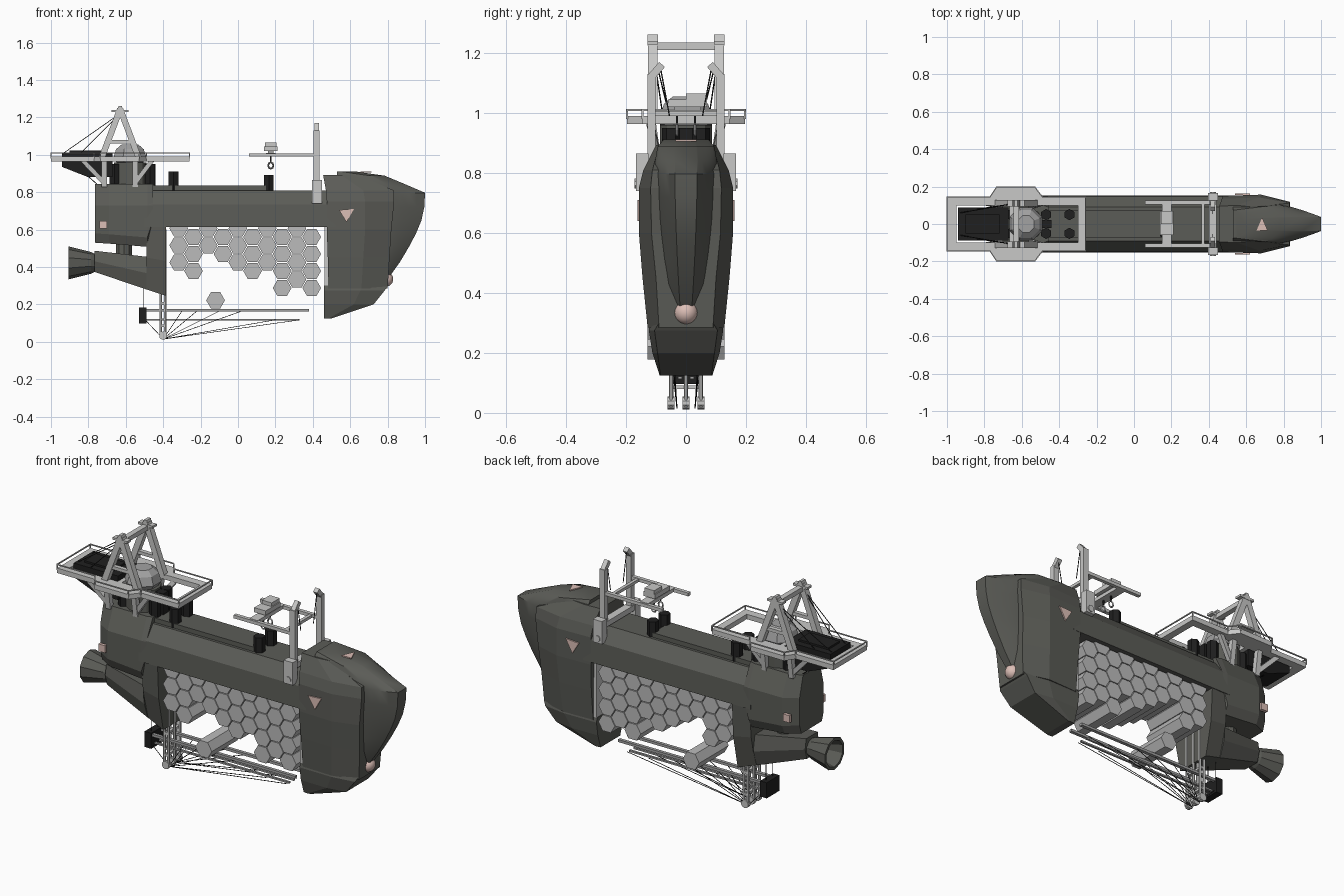
import bpy, bmesh, math
from mathutils import Vector

if "Cube" in bpy.data.objects:
    bpy.data.objects.remove(bpy.data.objects["Cube"])


def material(name, col):
    m = bpy.data.materials.new(name)
    m.diffuse_color = (*col, 1)
    m.use_nodes = True
    m.node_tree.nodes["Principled BSDF"].inputs["Base Color"].default_value = m.diffuse_color
    return m


HULL = material("hull grey green", (0.105, 0.107, 0.095))
LIGHT = material("light grey", (0.58, 0.58, 0.57))
HEX = material("container grey", (0.5, 0.5, 0.5))
MID = material("mid grey", (0.36, 0.36, 0.36))
BLACK = material("black", (0.014, 0.014, 0.014))
PINK = material("pale pink", (0.72, 0.52, 0.47))


def mesh(name, verts, faces, mat, smooth=False):
    me = bpy.data.meshes.new(name)
    me.from_pydata([tuple(v) for v in verts], [], faces)
    bm = bmesh.new()
    bm.from_mesh(me)
    bmesh.ops.recalc_face_normals(bm, faces=bm.faces)
    bm.to_mesh(me)
    bm.free()
    me.materials.append(mat)
    ob = bpy.data.objects.new(name, me)
    bpy.context.collection.objects.link(ob)
    if smooth:
        bpy.ops.object.select_all(action='DESELECT')
        ob.select_set(True)
        bpy.context.view_layer.objects.active = ob
        bpy.ops.object.shade_smooth_by_angle(angle=math.radians(35))
    return ob


def loft(name, rings, mat, smooth=False, closed=False):
    n, m = len(rings[0]), len(rings)
    verts = [v for r in rings for v in r]
    faces = [(i * n + j, i * n + (j + 1) % n, (i + 1) % m * n + (j + 1) % n, (i + 1) % m * n + j)
             for i in range(m if closed else m - 1) for j in range(n)]
    if not closed:
        faces += [tuple(range(n)), tuple(range((m - 1) * n, m * n))]
    return mesh(name, verts, faces, mat, smooth)


def prism(name, xz, y0, y1, mat):
    return loft(name, [[(x, y, z) for x, z in xz] for y in (y0, y1)], mat)


def box(name, x0, x1, y0, y1, z0, z1, mat):
    return prism(name, [(x0, z0), (x1, z0), (x1, z1), (x0, z1)], y0, y1, mat)


def rod(name, p, q, r, mat, n=4, r2=None):
    p, q = Vector(p), Vector(q)
    d = (q - p).normalized()
    u = d.cross(Vector((0, 1, 0)))
    u = u.normalized() if u.length > 0.01 else Vector((1, 0, 0))
    v = d.cross(u)
    ang = [(k + 0.5) * 2 * math.pi / n for k in range(n)]
    return loft(name, [[c + (u * math.cos(a) + v * math.sin(a)) * s for a in ang]
                       for c, s in ((p, r), (q, r if r2 is None else r2))], mat)


def mirrored(half):
    """Close a half outline (x, y) about y = 0."""
    return half + [(x, -y) for x, y in reversed(half)]


def slices(levels):
    """Rings at height z from half outlines."""
    return [[(x, y, z) for x, y in mirrored(h)] for z, h in levels]


def section(x, half):
    """Ring across the hull from a half section of (y, z)."""
    return [(x, y, z) for y, z in half] + [(x, -y, z) for y, z in reversed(half)]


# spine and raised deck
spine = [(.09, .81), (.147, .735), (.152, .615)]
loft("spine", [section(-.5, spine), section(.52, spine)], HULL)
box("raised_deck", -.46, .15, -.075, .075, .8, .835, HULL)

# rear block and tail boom
loft("rear_block", [section(x, [(a, .845), (b, .73), (b, c + .05), (b * .85, c)]) for x, a, b, c in
                    ((-.765, .075, .105, .53), (-.69, .1, .15, .525), (-.485, .1, .15, .508), (-.455, .09, .148, .6))], HULL)
loft("tail_boom", [section(x, [(a, t), (b, (t + l) / 2), (c, l)]) for x, t, l, a, b, c in
                   ((-.767, .487, .374, .05, .06, .045), (-.49, .455, .28, .1, .115, .085),
                    (-.488, .62, .28, .145, .13, .085), (-.385, .62, .246, .15, .14, .1))], HULL)
rod("tail_pivot", (-.61, 0, .4), (-.61, 0, .54), .045, HULL, 10)

# hollow engine nozzle
prof = [(-.76, .045), (-.785, .058), (-.905, .088), (-.905, .072), (-.8, .042), (-.765, .02)]
loft("nozzle", [[(x, r * math.cos(a), .422 + r * math.sin(a)) for a in
                 [(k + .5) * math.pi / 5 for k in range(10)]] for x, r in prof], HULL)

# nose body, chin and smooth front dome
loft("nose_body", slices([(z, [(xb, wb), (xm, wm), (xf, wf)]) for z, xb, xm, xf, wb, wm, wf in (
    (.285, .48, .66, .8, .122, .128, .09), (.45, .48, .67, .81, .138, .145, .1),
    (.6, .475, .68, .82, .15, .157, .115), (.75, .475, .68, .835, .15, .157, .118),
    (.81, .47, .67, .832, .135, .142, .112), (.893, .455, .55, .64, .095, .1, .09))]), HULL)
loft("chin", slices([(z, [(.46, wb), (xf * .6 + .184, wm), (xf, wf)]) for z, xf, wb, wm, wf in (
    (.125, .5, .085, .088, .085), (.2, .725, .11, .112, .095), (.275, .785, .122, .124, .105),
    (.3, .8, .115, .12, .09))]), HULL)
dome = []
for z, xf, w in ((.355, .815, .055), (.43, .868, .068), (.513, .917, .08), (.58, .952, .088), (.647, .98, .095),
                 (.72, .996, .1), (.797, 1.0, .104), (.84, .9, .103), (.888, .785, .095), (.912, .62, .075)):
    xs = min(.78, xf - .08)
    dome.append((z, [(.53, w)] + [(xs + (xf - xs) * t, w * (1 - .64 * t ** 1.3))
                                  for t in (0, .2, .4, .6, .8, .95, 1)]))
loft("front_dome", slices(dome), HULL, smooth=True)

# pink markers
bpy.ops.mesh.primitive_uv_sphere_add(segments=20, ring_count=12, radius=.04, location=(.79, 0, .335))
ball = bpy.context.object
ball.name = "nose_lamp"
ball.data.materials.append(PINK)
bpy.ops.object.shade_smooth()
for s in (-1, 1):
    prism("side_triangle", [(.54, .705), (.62, .71), (.58, .64)], s * .155, s * .162, PINK)
    box("rear_square", -.74, -.7, s * .14, s * .157, .607, .647, PINK)
loft("top_triangle", [[(.655, -.035, z), (.715, -.035, z), (.685, .035, z)] for z in (.905, .911)], PINK)

# hexagonal cargo tubes: lowest row index per column
lowest = [3, 4, 1, 2, 3, 4, 3, 6, 5, 6]
cells = [(-.12, .222)]
for i, low in enumerate(lowest):
    for k in range(-1 if i % 2 == 0 else 0, low + 1, 2):
        cells.append((-.238 + .079 * (i - 1), .561 - .0455 * k))
for cx, cz in cells:
    prism("cargo_tube", [(cx + .05 * math.cos(k * math.pi / 3), cz + .05 * math.sin(k * math.pi / 3))
                         for k in range(6)], -.128, .128, HEX)
box("front_bay_post", .462, .482, -.12, .12, .3, .62, LIGHT)

# lower mast, pulleys, rails and rigging
for y in (-.05, 0, .05):
    for x in (-.413, -.388):
        rod("mast_post", (x, y, .02), (x, y, .6), .0075, LIGHT, 6)
    rod("mast_pulley", (-.4, y - .011, .033), (-.4, y + .011, .033), .022, LIGHT, 10)
    for z in (.12, .2):
        rod("mast_rung", (-.413, y, z), (-.388, y, z), .006, LIGHT)
for z in (.08, .2):
    box("mast_tie", -.41, -.392, -.055, .055, z, z + .012, LIGHT)
for s in (-1, 1):
    box("upper_rail", -.49, .38, s * .04 - .009, s * .04 + .009, .162, .176, MID)
    box("lower_rail", -.49, .33, s * .02 - .006, s * .02 + .006, .113, .122, MID)
    for x, z in ((-.49, .11), (-.3, .165), (-.22, .165), (-.1, .165), (.02, .165), (.2, .118), (.33, .118)):
        rod("rigging", (-.4, s * .03, .015), (x, s * .04, z), .002, BLACK, 3)
    rod("block_line", (-.507, s * .03, .18), (-.507, s * .03, .3), .0025, BLACK, 3)
box("mast_counterweight", -.53, -.49, -.055, .055, .097, .183, BLACK)

# platform frame with a wider middle
outer = mirrored([(-1, .145), (-.77, .145), (-.735, .197), (-.53, .197), (-.49, .145), (-.26, .145)])
inner = mirrored([(-.95, .1), (-.77, .1), (-.735, .1), (-.53, .1), (-.49, .1), (-.3, .1)])
loft("platform_frame", [[(x, y, z) for x, y in o] for o, z in
                        ((outer, .963), (outer, .99), (inner, .99), (inner, .963))], LIGHT, closed=True)
for a, b in zip(outer, outer[1:] + outer[:1]):
    rod("platform_railing", (*a, 1.01), (*b, 1.01), .004, LIGHT)
    rod("railing_post", (*a, .98), (*a, 1.01), .004, LIGHT)
box("platform_crossbar", -.665, -.64, -.1, .1, .965, .988, LIGHT)

# platform legs, A frames and stays
for s in (-1, 1):
    y = s * .111
    for x, xo in ((-.715, -.83), (-.55, -.46)):
        rod("platform_leg", (x, s * .095, .83), (x, s * .115, .97), .02, LIGHT)
        rod("platform_brace", (x, s * .095, .85), (xo, s * .12, .97), .017, LIGHT)
    for x in (-.73, -.53):
        rod("a_frame_leg", (x, y, .98), (-.63, y, 1.245), .023, LIGHT)
    box("a_frame_tie", -.69, -.57, y - .012, y + .012, 1.06, 1.078, LIGHT)
    box("a_frame_cap", -.675, -.585, y - .018, y + .018, 1.228, 1.24, LIGHT)
    prism("a_frame_peak", [(-.65, 1.225), (-.61, 1.225), (-.622, 1.262), (-.638, 1.262)], y - .018, y + .018, LIGHT)
    for x, yy in ((-.93, .06), (-.84, .08)):
        rod("stay_cable", (-.63, y, 1.22), (x, s * yy, 1.01), .0025, BLACK, 3)
    rod("hatch_line", (-.8, s * .06, .885), (-.755, s * .06, .845), .003, BLACK, 3)
box("a_frame_crossbar", -.645, -.615, -.1, .1, 1.21, 1.235, LIGHT)

# rear hatch, turret and deck canisters
prism("rear_hatch", [(-.94, 1.012), (-.67, 1.012), (-.67, .88), (-.8, .88), (-.94, .935)], -.087, .087, BLACK)
box("hatch_panel", -.9, -.72, -.05, .05, 1.01, 1.022, BLACK)
rod("turret_base", (-.575, 0, .84), (-.575, 0, .96), .09, HULL, 12)
loft("turret_dome", [[(-.578 + r * math.cos(k * math.pi / 4 + .39), r * math.sin(k * math.pi / 4 + .39), z)
                      for k in range(8)] for z, r in ((.95, .07), (.985, .095), (1.03, .08), (1.055, .048))], MID)
for s in (-1, 1):
    for x, z0, z1 in ((-.345, .8, .912), (.165, .8, .892), (-.47, .82, .95), (-.66, .84, .95)):
        rod("deck_canister", (x, s * .05, z0), (x, s * .05, z1), .03, BLACK, 6)
box("centre_canister", -.49, -.44, -.022, .022, .83, .95, BLACK)

# side cranes and overhead gantry
for s in (-1, 1):
    y = s * .115
    box("crane_bracket", .395, .45, s * .125, s * .167, .74, .865, LIGHT)
    rod("bracket_pin", (.422, s * .12, .765), (.422, s * .172, .765), .018, LIGHT, 8)
    box("crane_post", .405, .437, y - .014, y + .014, .81, 1.13, LIGHT)
    rod("crane_tip", (.421, y, 1.122), (.421, s * .08, 1.162), .018, LIGHT)
    rod("crane_stay", (.421, s * .085, 1.15), (.421, s * .055, .99), .0025, BLACK, 3)
    box("gantry_rail", .06, .41, y - .01, y + .01, .99, 1.008, LIGHT)
    rod("hook_line", (.175, s * .03, 1.0), (.175, s * .03, .965), .005, BLACK)
    loft("hook", [[(.175 + (.014 + .005 * math.cos(b)) * math.cos(a), s * .03 + .005 * math.sin(b),
                    .943 + (.017 + .005 * math.cos(b)) * math.sin(a)) for b in (0, 1.57, 3.14, 4.71)]
                  for a in [k * math.pi / 4 for k in range(8)]], MID, closed=True)
box("crane_crossbar", .4, .442, -.15, .15, .815, .845, LIGHT)
box("gantry_front_beam", .36, .378, -.115, .115, .99, 1.006, LIGHT)
box("gantry_beam", .15, .2, -.115, .115, .99, 1.01, LIGHT)
box("trolley", .14, .21, -.06, .07, 1.02, 1.045, LIGHT)
box("trolley_top", .145, .205, .0, .07, 1.04, 1.065, LIGHT)
box("trolley_neck", .16, .19, -.04, .05, 1.0, 1.025, MID)
